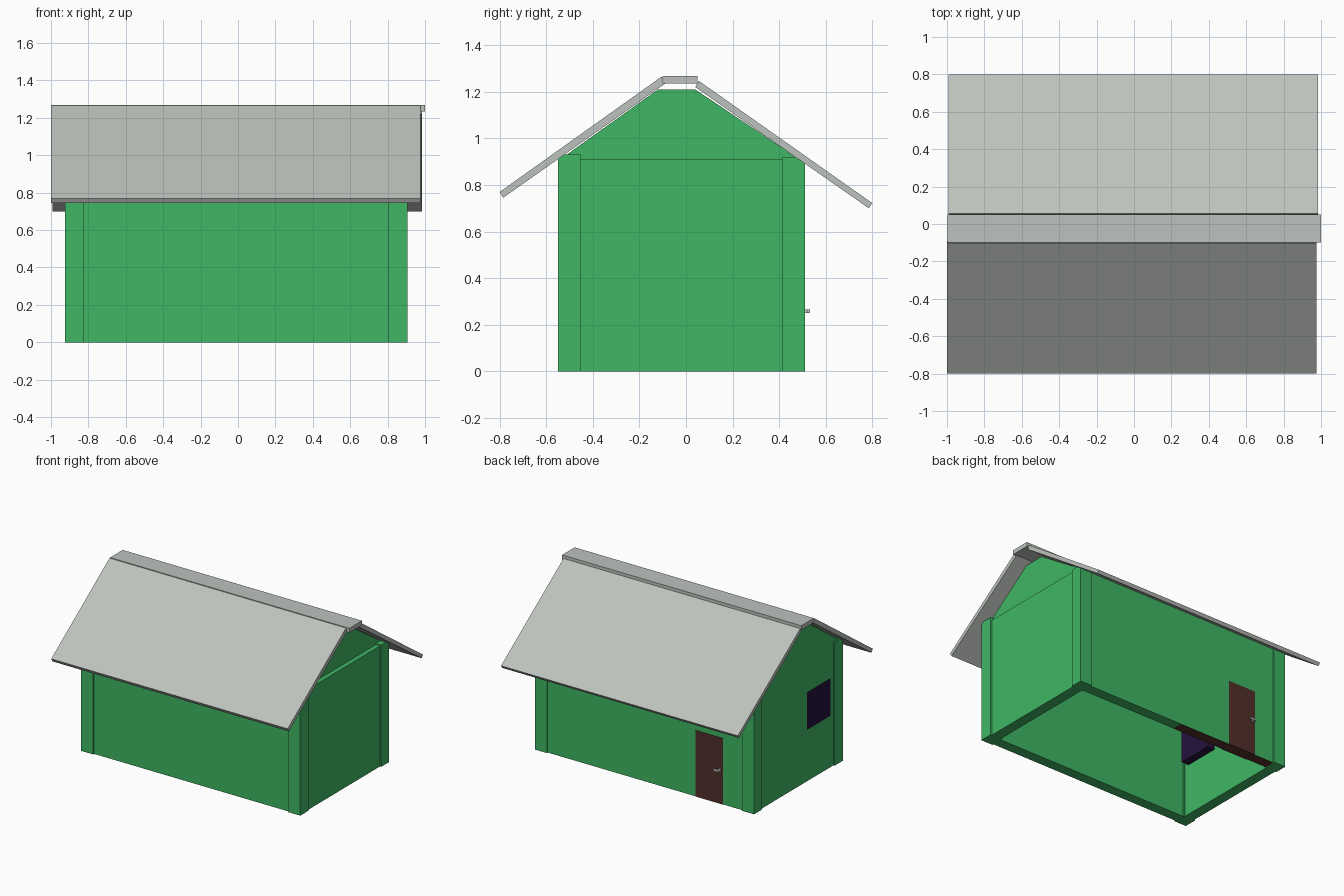
import bpy, bmesh

if "Cube" in bpy.data.objects:
    bpy.data.objects.remove(bpy.data.objects["Cube"])


def material(name, rgb):
    m = bpy.data.materials.new(name)
    m.diffuse_color = (*rgb, 1)
    m.use_nodes = True
    m.node_tree.nodes["Principled BSDF"].inputs["Base Color"].default_value = m.diffuse_color
    return m


GREEN = material("green_wall", (0.05, 0.468, 0.127))
GREY = material("grey_roof", (0.51, 0.545, 0.51))
BROWN = material("brown_door", (0.084, 0.028, 0.023))
PURPLE = material("dark_purple_glass", (0.019, 0.006, 0.048))
METAL = material("handle_metal", (0.6, 0.6, 0.6))


def prism(name, profile, x0, x1, mat):
    """Extrude a (y, z) profile along x."""
    bm = bmesh.new()
    face = bm.faces.new([bm.verts.new((x0, y, z)) for y, z in profile])
    top = bmesh.ops.extrude_face_region(bm, geom=[face])["geom"]
    bmesh.ops.translate(bm, vec=(x1 - x0, 0, 0),
                        verts=[g for g in top if isinstance(g, bmesh.types.BMVert)])
    bmesh.ops.recalc_face_normals(bm, faces=bm.faces)
    mesh = bpy.data.meshes.new(name)
    bm.to_mesh(mesh)
    bm.free()
    mesh.materials.append(mat)
    ob = bpy.data.objects.new(name, mesh)
    bpy.context.collection.objects.link(ob)
    return ob


def box(name, x, y, z, mat):
    return prism(name, [(y[0], z[0]), (y[1], z[0]), (y[1], z[1]), (y[0], z[1])],
                 x[0], x[1], mat)


# Corner posts
for side, x in (("left", (-0.925, -0.825)), ("right", (0.805, 0.905))):
    box("front_post_" + side, x, (-0.55, -0.45), (0, 0.93), GREEN)
    box("back_post_" + side, x, (0.415, 0.51), (0, 0.92), GREEN)

# Long walls; the back one is in two halves
box("front_wall", (-0.825, 0.805), (-0.54, -0.46), (0, 0.925), GREEN)
box("back_wall_right", (0, 0.805), (0.42, 0.50), (0, 0.91), GREEN)
door_wall = box("back_wall_left", (-0.825, 0), (0.42, 0.50), (0, 0.91), GREEN)

# Door sill: underside of the wall half holding the door
door_wall.data.materials.append(BROWN)
for p in door_wall.data.polygons:
    if p.normal.z < -0.9:
        p.material_index = 1

# End walls: the left runs up into its gable, the right has a set-back gable
gable = [(0.42, 0.955), (0.04, 1.21), (-0.12, 1.21), (-0.45, 0.975)]
prism("left_end_wall", [(-0.45, 0), (0.415, 0)] + gable, -0.915, -0.835, GREEN)
# Gable corners above the left posts
prism("left_gable", [(-0.54, 0.91), (0.495, 0.90)] + gable, -0.915, -0.84, GREEN)
box("right_end_wall", (0.815, 0.895), (-0.45, 0.415), (0, 0.91), GREEN)
prism("right_gable", [(-0.54, 0.91), (0.495, 0.90)] + gable, 0.80, 0.86, GREEN)

# Roof slabs and ridge cap
prism("front_roof", [(-0.80, 0.77), (-0.785, 0.745), (-0.09, 1.235), (-0.105, 1.265)],
      -1.0, 0.975, GREY)
prism("back_roof", [(0.80, 0.722), (0.785, 0.70), (0.04, 1.22), (0.055, 1.247)],
      -0.993, 0.985, GREY)
box("ridge_cap", (-0.998, 1.0), (-0.10, 0.05), (1.235, 1.268), GREY)

# Window, flush outside and deep inside
box("window", (-0.918, -0.775), (-0.415, -0.135), (0.39, 0.67), PURPLE)

# Door with lever handle
box("door", (-0.66, -0.43), (0.415, 0.503), (0, 0.50), BROWN)
box("handle_stem", (-0.645, -0.63), (0.50, 0.53), (0.25, 0.265), METAL)
box("handle_lever", (-0.645, -0.60), (0.52, 0.532), (0.25, 0.265), METAL)
